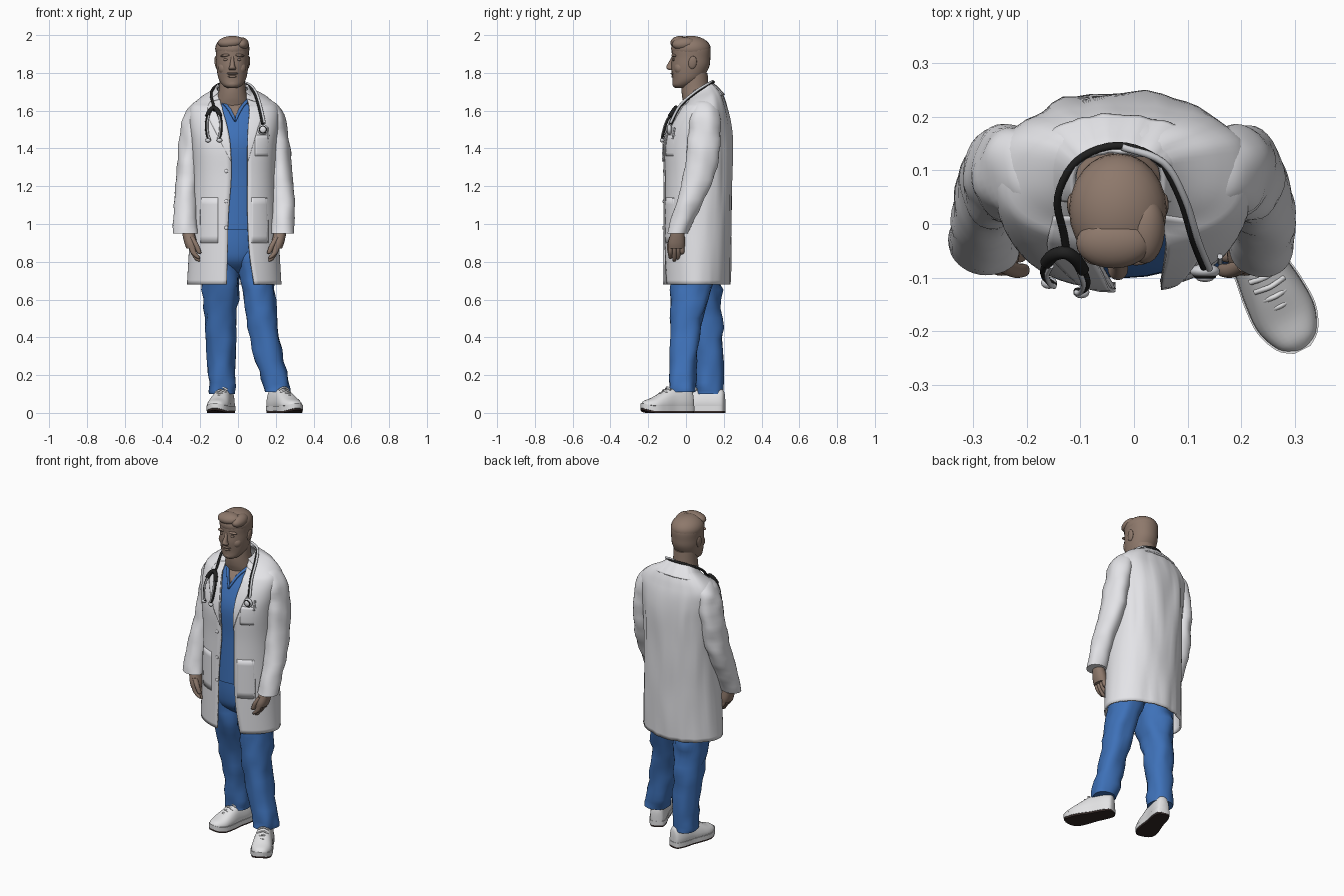
import bpy, bmesh, math
from mathutils import Vector, Matrix, Euler, noise

if "Cube" in bpy.data.objects:
    bpy.data.objects.remove(bpy.data.objects["Cube"])


def material(name, r, g, b):
    m = bpy.data.materials.new(name)
    m.use_nodes = True
    m.diffuse_color = (r, g, b, 1)
    m.node_tree.nodes["Principled BSDF"].inputs["Base Color"].default_value = (r, g, b, 1)
    return m


WHITE = material("coat white", .8, .8, .83)
BLUE = material("scrub blue", .048, .165, .48)
SKIN = material("skin brown", .27, .19, .148)
SHOE = material("shoe white", .76, .76, .77)
SOLE = material("sole brown", .035, .022, .02)
DARK = material("rubber black", .015, .015, .015)
METAL = material("light metal", .66, .67, .7)
MID = -.02  # body centre line in x
HEAD = -.03


def finish(name, bm, mat, thick=0, angle=50):
    me = bpy.data.meshes.new(name)
    bm.to_mesh(me)
    bm.free()
    me.materials.append(mat)
    me.polygons.foreach_set("use_smooth", [True] * len(me.polygons))
    me.set_sharp_from_angle(angle=math.radians(angle))
    ob = bpy.data.objects.new(name, me)
    bpy.context.collection.objects.link(ob)
    if thick:
        mod = ob.modifiers.new("thickness", "SOLIDIFY")
        mod.thickness = thick
        mod.offset = 0
    return ob


def spline(rows, k=5):
    """Smooth curve through rows of numbers."""
    rows = [Vector(r) for r in rows]
    pts = [rows[0]] + rows + [rows[-1]]
    out = []
    for a, b, c, d in zip(pts, pts[1:], pts[2:], pts[3:]):
        for i in range(k):
            t = i / k
            out.append(b + (c - a) * t / 2 + (a - b * 2.5 + c * 2 - d / 2) * t * t
                       + ((b - c) * 3 + d - a) * t ** 3 / 2)
    return out + [rows[-1]]


def power(v, e):
    return math.copysign(abs(v) ** e, v)


def skin_rings(name, rings, mat, solid=True, thick=0):
    """Skin over rings: a capped solid, or an open sheet given a thickness."""
    bm = bmesh.new()
    vs = [[bm.verts.new(p) for p in r] for r in rings]
    n = len(vs[0])
    for a, b in zip(vs, vs[1:]):
        for i in range(n if solid else n - 1):
            j = (i + 1) % n
            bm.faces.new((a[i], a[j], b[j], b[i]))
    if solid:
        bm.faces.new(vs[0])
        bm.faces.new(vs[-1])
        bmesh.ops.recalc_face_normals(bm, faces=bm.faces)
    return finish(name, bm, mat, thick)


def limb(name, rows, mat, n=2.2, folds=0, side=-1, seg=32):
    """Stack of rounded rings, rows of z, x, y, half width, half depth."""
    rings = []
    for z, x, y, rx, ry in spline(rows):
        x = x if side < 0 else 2 * MID - x
        ring = []
        for i in range(seg):
            a = math.tau * i / seg
            d = Vector((rx * power(math.cos(a), 2 / n), ry * power(math.sin(a), 2 / n), 0))
            p = Vector((x, y, z)) + d
            ring.append(p + d * folds * noise.noise(p * 14))
        rings.append(ring)
    return skin_rings(name, rings, mat)


# Coat: open shell; rows of z, x, y, half width, half depth, right edge, left edge
coat_rows = spline([
    (.68, MID, .055, .245, .175, -.06, .085), (.85, MID, .058, .235, .176, -.055, .06),
    (1.05, MID, .06, .222, .176, -.05, .05), (1.25, MID, .062, .215, .175, -.035, .05),
    (1.42, MID, .062, .222, .176, -.04, .05), (1.53, MID, .075, .234, .155, -.06, .055),
    (1.61, MID, .09, .23, .124, -.085, .06), (1.665, MID, .095, .18, .095, -.1, .06),
    (1.705, -.025, .09, .115, .07, -.095, .045), (1.735, HEAD, .083, .08, .05, -.095, .035)])


def boxiness(z):
    """Oval at the hem, squarer across the shoulders."""
    return 1.85 + .7 * min(1, (z - .68) / .8)


def settle(x, y, z):
    """Tilt the neckline down towards the front."""
    return (x, y, z + .5 * (y - .12) * max(0, min(1, (z - 1.62) / .1)))


def open_ring(row, seg=56):
    z, x, y, rx, ry, xr, xl = row
    n = boxiness(z)
    start = -math.acos(power((xl - x) / rx, n / 2))
    end = math.tau - math.acos(max(-1, power((xr - x) / rx, n / 2)))
    ring = []
    for i in range(seg + 1):
        a = start + (end - start) * i / seg
        c, s = math.cos(a), math.sin(a)
        fold = 1 + .07 * max(0, s) * noise.noise(Vector((c * 5, s * 5, z * 3)))
        ring.append(settle(x + rx * fold * power(c, 2 / n), y + ry * fold * power(s, 2 / n), z))
    return ring


skin_rings("coat_body", [open_ring(r) for r in coat_rows], WHITE, False, .01)
collar = spline([(1.665, HEAD, .1, .15, .1, -.165, .1), (1.70, HEAD, .09, .118, .077, -.135, .075),
                 (1.742, HEAD, .077, .082, .056, -.1, .04)])
skin_rings("coat_collar", [open_ring(r) for r in collar], WHITE, False, .009)


def front_y(x, z):
    """Depth of the coat front."""
    for a, b in zip(coat_rows, coat_rows[1:]):
        if a[0] <= z <= b[0]:
            break
    r = a.lerp(b, (z - a[0]) / (b[0] - a[0]))
    u = min(1, abs(x - r[1]) / r[3])
    n = boxiness(z)
    return r[2] - r[4] * (1 - u ** n) ** (1 / n)


def panel(name, edge_a, edge_b, off, mat, thick=.007):
    """Cloth patch between a lower-x and a higher-x (x, z) edge, lying on the coat front."""
    rings = []
    for a, b in zip(spline(edge_a), spline(edge_b)):
        pts = [a.lerp(b, i / 8) for i in range(9)]
        rings.append([settle(p[0], front_y(*p) - off, p[1]) for p in pts])
    return skin_rings(name, rings, mat, False, thick)


panel("right_lapel", [(-.15, 1.67), (-.16, 1.58), (-.12, 1.49), (-.036, 1.33)],
      [(-.095, 1.7), (-.08, 1.6), (-.055, 1.5), (-.034, 1.33)], .008, WHITE)
panel("left_lapel", [(.05, 1.7), (.06, 1.6), (.052, 1.5), (.05, 1.33)],
      [(.1, 1.67), (.125, 1.58), (.1, 1.49), (.052, 1.33)], .008, WHITE)
for name, x0, x1, z0, z1 in (("right_pocket", -.2, -.105, .9, 1.14), ("left_pocket", .07, .16, .9, 1.14),
                             ("breast_pocket", .09, .165, 1.36, 1.47)):
    panel(name, [(x0, z0), (x0, z1)], [(x1, z0), (x1, z1)], .004, WHITE, .004)

# Scrub top, neck opening and trousers
limb("scrub_top", [(r[0], r[1], r[2], r[3] - .016, r[4] - .016) for r in coat_rows if .95 < r[0] < 1.64],
     BLUE, 2.05)
panel("neck_opening", [(-.08, 1.69), (-.017, 1.565)], [(.04, 1.69), (-.013, 1.565)], -.01, SKIN)
panel("right_neckline", [(-.1, 1.69), (-.018, 1.54)], [(-.078, 1.69), (-.014, 1.56)], -.004, BLUE)
panel("left_neckline", [(.038, 1.69), (-.016, 1.56)], [(.06, 1.69), (-.012, 1.54)], -.004, BLUE)
limb("trouser_hips", [(.74, MID, .05, .05, .05), (.8, MID, .05, .14, .115), (.88, MID, .05, .175, .135),
                      (1.0, MID, .055, .175, .143)], BLUE)
limb("right_trouser_leg", [(.1, -.08, .125, .067, .075), (.16, -.085, .125, .07, .078),
     (.45, -.09, .105, .08, .088), (.7, -.092, .06, .1, .118), (.92, -.085, .055, .105, .125)], BLUE, folds=.2)
limb("left_trouser_leg", [(.11, .205, -.02, .07, .068), (.18, .195, -.018, .072, .07),
     (.45, .13, -.002, .08, .08), (.7, .1, .035, .092, .112), (.92, .045, .055, .105, .125)], BLUE, folds=.2)


def ball(name, loc, size, mat, rot=(0, 0, 0)):
    bm = bmesh.new()
    bmesh.ops.create_uvsphere(bm, u_segments=24, v_segments=14, radius=1,
                              matrix=Matrix.LocRotScale(Vector(loc), Euler(rot), Vector(size)))
    return finish(name, bm, mat)


def tube(name, pts, radius, mat):
    cu = bpy.data.curves.new(name, "CURVE")
    cu.dimensions = "3D"
    cu.bevel_depth = radius
    cu.use_fill_caps = True
    path = spline(pts)
    sp = cu.splines.new("POLY")
    sp.points.add(len(path) - 1)
    for q, p in zip(sp.points, path):
        q.co = (*p, 1)
    cu.materials.append(mat)
    me = bpy.data.meshes.new_from_object(bpy.data.objects.new(name, cu))
    me.polygons.foreach_set("use_smooth", [True] * len(me.polygons))
    ob = bpy.data.objects.new(name, me)
    bpy.context.collection.objects.link(ob)
    return ob


# Sleeves and hands, mirrored about the body centre
for label, side in (("right", -1), ("left", 1)):
    limb(label + "_sleeve", [(1.66, -.17, .1, .02, .025), (1.64, -.19, .1, .05, .058),
         (1.58, -.217, .1, .066, .08), (1.45, -.246, .095, .066, .085), (1.27, -.264, .07, .064, .082),
         (1.1, -.279, .012, .061, .07), (.95, -.276, -.046, .062, .052)], WHITE, 2, .16, side)
    limb(label + "_palm", [(.99, -.265, -.042, .032, .032), (.95, -.262, -.045, .033, .037),
         (.9, -.25, -.05, .034, .045), (.87, -.243, -.052, .03, .044)], SKIN, side=side)
    for i, end in enumerate((.815, .802, .807, .825)):
        y = -.083 + .021 * i
        limb(f"{label}_finger_{i}", [(.89, -.246, y, .016, .012), (.85, -.236, y, .016, .012),
             (end + .01, -.215, y, .013, .01), (end, -.206, y, .005, .005)], SKIN, side=side, seg=12)
    limb(label + "_thumb", [(.93, -.245, -.075, .014, .014), (.89, -.222, -.086, .014, .014),
         (.85, -.206, -.086, .012, .012), (.842, -.204, -.086, .004, .004)], SKIN, side=side, seg=12)

# Head, neck and face
limb("neck", [(1.55, HEAD, .07, .08, .06), (1.63, HEAD, .065, .09, .075), (1.67, HEAD, .055, .08, .075),
              (1.72, HEAD, .049, .07, .072), (1.8, HEAD, .05, .066, .064)], SKIN, 2)
limb("head", [(1.72, HEAD, -.03, .025, .026), (1.735, HEAD, -.018, .051, .052), (1.77, HEAD, .008, .073, .079),
              (1.83, HEAD, .022, .084, .1), (1.88, HEAD, .027, .086, .102), (1.93, HEAD, .027, .087, .102),
              (1.965, HEAD, .022, .072, .086), (1.985, HEAD, .02, .045, .055), (1.99, HEAD, .02, .015, .02)],
     SKIN, 2.1)
limb("nose", [(1.815, HEAD, -.078, .016, .012), (1.825, HEAD, -.083, .019, .02), (1.838, HEAD, -.082, .014, .02),
              (1.87, HEAD, -.072, .009, .012), (1.89, HEAD, -.066, .008, .008)], SKIN, seg=16)
ball("chin", (HEAD, -.05, 1.742), (.034, .022, .022), SKIN)
ball("upper_lip", (HEAD, -.068, 1.797), (.03, .014, .007), SKIN)
ball("lower_lip", (HEAD, -.064, 1.781), (.024, .014, .008), SKIN)
for label, s in (("right", -1), ("left", 1)):
    ball(label + "_eye", (HEAD + s * .034, -.062, 1.87), (.014, .011, .007), SKIN)
    ball(label + "_brow", (HEAD + s * .034, -.062, 1.893), (.03, .015, .008), SKIN, (0, s * .12, 0))
    ball(label + "_cheek", (HEAD + s * .04, -.032, 1.825), (.034, .031, .036), SKIN)
    ball(label + "_ear", (HEAD + s * .085, .035, 1.855), (.009, .022, .034), SKIN, (-.15, s * .1, 0))

# Swept hair with a raised front
ball("hair_cap", (HEAD, .026, 1.928), (.091, .105, .068), SKIN)
ball("hair_quiff", (HEAD - .008, -.036, 1.963), (.07, .047, .032), SKIN, (.15, -.08, 0))
ball("hair_side_sweep", (HEAD + .052, -.012, 1.955), (.036, .062, .032), SKIN, (.1, .4, 0))

# Shoes: rows of length, half width, height
profile = spline([(.15, .012, .05), (.14, .035, .085), (.1, .046, .1), (.03, .049, .1), (-.03, .057, .075),
                  (-.085, .058, .046), (-.13, .04, .03), (-.15, .014, .013)])


def sole(name, z0, z1, grow, mat):
    edge = [(r[1] + grow, r[0] * (1 + grow)) for r in profile]
    loop = edge + [(-x, y) for x, y in reversed(edge)]
    rings = []
    for z in (z0, z1):
        rings.append([(x, y, z + 4 * max(0, -y - .09) ** 2) for x, y in loop])
    return skin_rings(name, rings, mat)


for label, loc, turn in (("right", (-.087, .06, 0), -14), ("left", (.245, -.1, 0), 27)):
    rings = []
    for y, w, h in profile:
        ring = []
        for i in range(24):
            a = math.tau * i / 24
            s = math.sin(a)
            ring.append((w * power(math.cos(a), .8), y, .035 + (h * power(s, .9) if s > 0 else .012 * s)))
        rings.append(ring)
    parts = [skin_rings(label + "_shoe_upper", rings, SHOE),
             sole(label + "_shoe_midsole", .01, .036, .003, SHOE),
             sole(label + "_shoe_tread", 0, .01, 0, SOLE)]
    for i in range(5):
        y = .005 - .02 * i
        z = .136 - .0145 * i
        parts.append(tube(f"{label}_lace_{i}", [(-.03, y, z - .014), (0, y - .004, z), (.03, y, z - .014)],
                          .005, SHOE))
    for ob in parts:
        ob.location = loc
        ob.rotation_euler.z = math.radians(turn)


# Stethoscope
def on_coat(x, z, off=.022):
    return settle(x, front_y(x, z) - off, z)


hose = [on_coat(-.125, 1.6), on_coat(-.13, 1.65), (-.142, .05, 1.695), (-.105, .118, 1.738),
        (HEAD, .146, 1.752), (.045, .118, 1.738), (.085, .05, 1.695), on_coat(.11, 1.63), on_coat(.13, 1.53)]
tube("stethoscope_hose", hose, .007, DARK)
tube("stethoscope_hose_light_side", [(x * 1.02 + .008, y - .003, z + .004) for x, y, z in hose[4:]], .0065, METAL)
tube("stethoscope_yoke", [on_coat(-.163, 1.57, .03), on_coat(-.15, 1.6, .03), on_coat(-.128, 1.615, .03),
     on_coat(-.108, 1.6, .03), on_coat(-.095, 1.57, .03)], .012, DARK)
for label, s in (("right", -1), ("left", 1)):
    x = -.128
    tube(label + "_ear_arm", [on_coat(x + s * .033, 1.575, .03), on_coat(x + s * .041, 1.53, .028),
         on_coat(x + s * .036, 1.47, .022), on_coat(x + s * .02, 1.445, .022)], .006, DARK)
    tube(label + "_ear_arm_metal", [on_coat(x + s * .026, 1.575, .036), on_coat(x + s * .034, 1.53, .034),
         on_coat(x + s * .029, 1.47, .028), on_coat(x + s * .02, 1.452, .026)], .005, METAL)
    ball(label + "_ear_tip", on_coat(x + s * .03, 1.443, .022), (.015, .011, .011), METAL)
ball("chest_piece", on_coat(.132, 1.5, .02), (.028, .014, .028), METAL)
ball("chest_piece_rim", on_coat(.132, 1.5, .03), (.021, .006, .021), DARK)
ball("chest_piece_disc", on_coat(.132, 1.5, .034), (.016, .006, .016), WHITE)

# Buttons and pen
for i, z in enumerate((1.28, 1.12, .98)):
    ball(f"button_{i}", on_coat(-.062, z, .006), (.01, .005, .01), WHITE)
tube("pen", [on_coat(.16, 1.45, .012), on_coat(.16, 1.51, .012)], .005, METAL)
